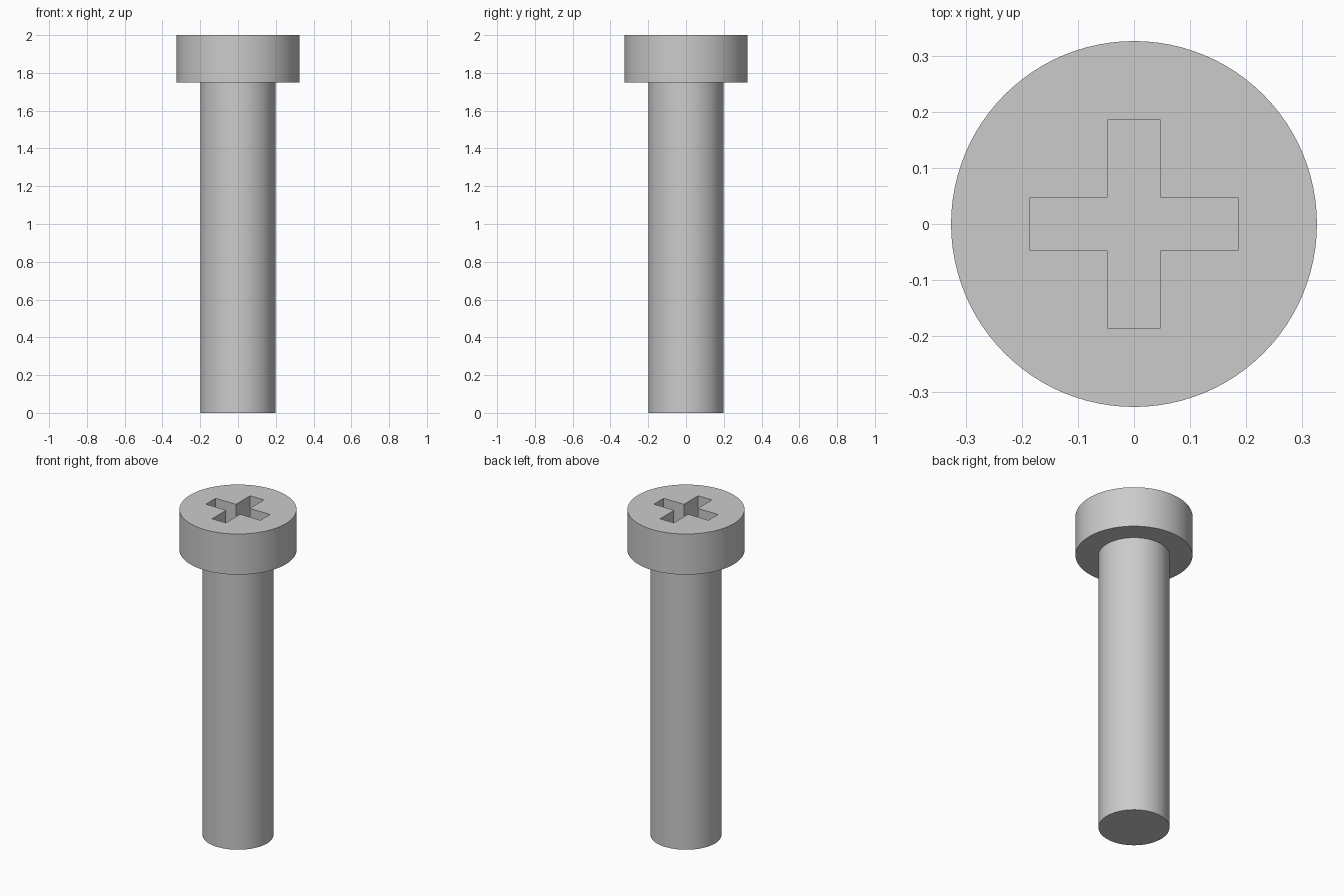
import bpy
import bmesh
import math

HEAD_RADIUS, SHAFT_RADIUS = 0.326, 0.198
TOP, HEAD_BASE = 2.0, 1.75
ARM_LENGTH, ARM_HALF_WIDTH, RECESS_DEPTH = 0.185, 0.047, 0.13

cube = bpy.data.objects.get("Cube")
if cube:
    bpy.data.objects.remove(cube, do_unlink=True)

steel = bpy.data.materials.new("grey steel")
steel.use_nodes = True
colour = (0.6, 0.6, 0.6, 1)
steel.diffuse_color = colour
steel.node_tree.nodes["Principled BSDF"].inputs["Base Color"].default_value = colour


def make_object(name, bm):
    bmesh.ops.recalc_face_normals(bm, faces=bm.faces)
    mesh = bpy.data.meshes.new(name)
    bm.to_mesh(mesh)
    bm.free()
    mesh.materials.append(steel)
    obj = bpy.data.objects.new(name, mesh)
    bpy.context.collection.objects.link(obj)
    return obj


def lathe(name, profile, steps=96):
    """Spin a (radius, height) profile about z and close both ends."""
    bm = bmesh.new()
    rings = [[bm.verts.new((r * math.cos(a), r * math.sin(a), z))
              for a in (math.tau * i / steps for i in range(steps))]
             for r, z in profile]
    for low, high in zip(rings, rings[1:]):
        for i in range(steps):
            j = (i + 1) % steps
            bm.faces.new((low[i], low[j], high[j], high[i]))
    bm.faces.new(rings[0])
    bm.faces.new(rings[-1])
    return make_object(name, bm)


def cross_prism(name, length, half_width, bottom, top):
    """Extrude a plus-shaped outline, one arm per quarter turn."""
    bm = bmesh.new()
    outline = []
    for turn in range(4):
        c, s = round(math.cos(turn * math.pi / 2)), round(math.sin(turn * math.pi / 2))
        for x, y in ((length, -half_width), (length, half_width), (half_width, half_width)):
            outline.append(bm.verts.new((x * c - y * s, x * s + y * c, bottom)))
    base = bm.faces.new(outline)
    extruded = bmesh.ops.extrude_face_region(bm, geom=[base], use_keep_orig=True)
    for v in extruded["geom"]:
        if isinstance(v, bmesh.types.BMVert):
            v.co.z = top
    return make_object(name, bm)


# Shaft and head in one turned body
screw = lathe("screw_body", [(SHAFT_RADIUS, 0), (SHAFT_RADIUS, HEAD_BASE),
                             (HEAD_RADIUS, HEAD_BASE), (HEAD_RADIUS, TOP)])

# Cross-shaped driver recess
cutter = cross_prism("recess_cutter", ARM_LENGTH, ARM_HALF_WIDTH,
                     TOP - RECESS_DEPTH, TOP + 0.1)
cutter.hide_render = True
cut = screw.modifiers.new("driver_recess", 'BOOLEAN')
cut.operation = 'DIFFERENCE'
cut.solver = 'EXACT'
cut.object = cutter

bpy.ops.object.select_all(action='DESELECT')
screw.select_set(True)
bpy.context.view_layer.objects.active = screw
bpy.ops.object.modifier_apply(modifier=cut.name)
bpy.data.objects.remove(cutter, do_unlink=True)

# Smooth round walls with crisp rims
bpy.ops.object.shade_smooth_by_angle(angle=math.radians(30))
